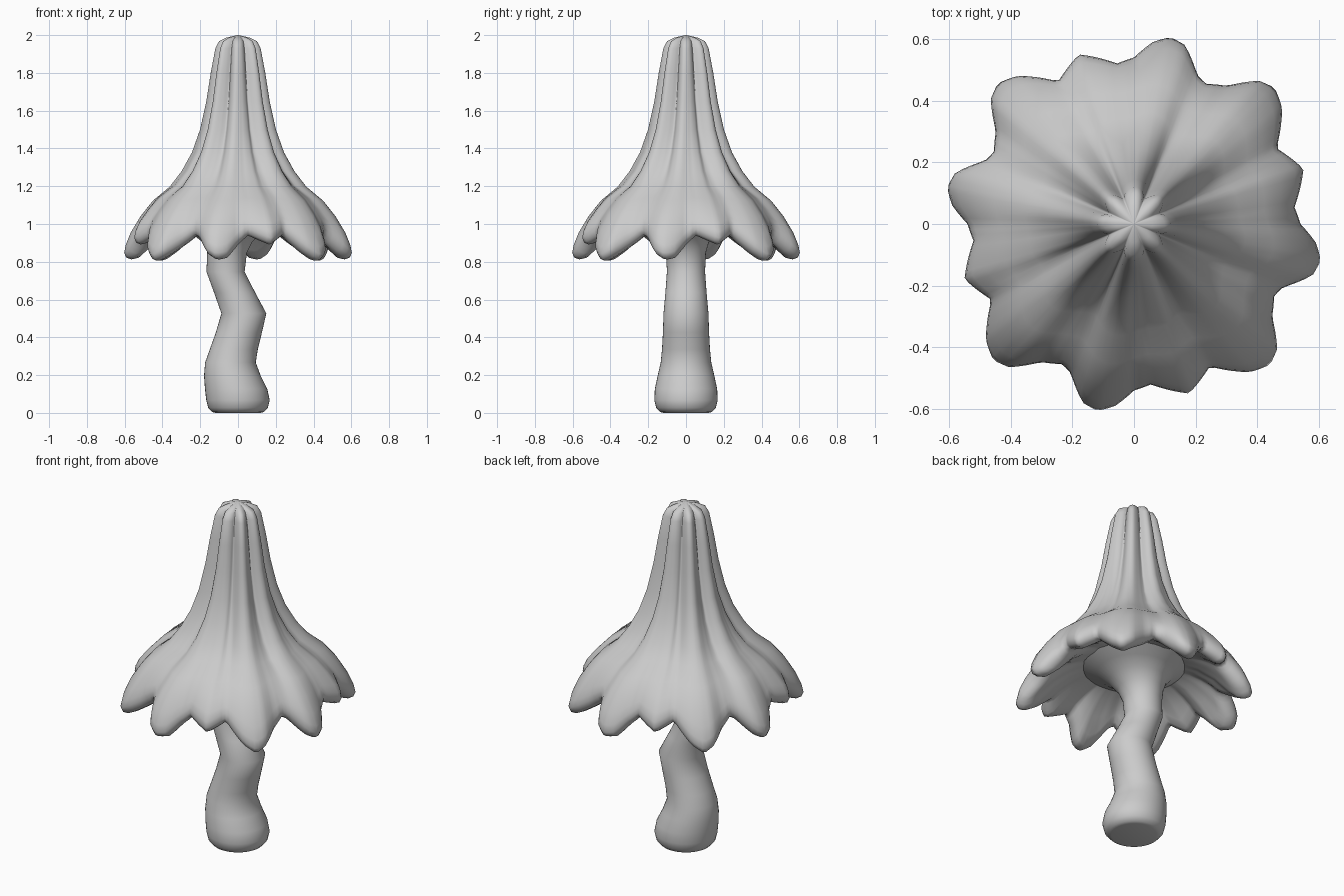
import bpy, bmesh
from math import sin, cos, radians, degrees, tau

if "Cube" in bpy.data.objects:
    bpy.data.objects.remove(bpy.data.objects["Cube"])

# One quarter of the rim: angle, radius, lowest height
RIM = [(-27, .51, .94), (-23, .525, .92), (-16, .603, .84), (-11, .617, .81), (-6, .594, .82),
       (0, .54, .89), (6, .523, .94), (18, .578, .89), (28, .523, .94),
       (38, .61, .84), (44, .635, .80), (49, .616, .83), (56, .54, .89), (63, .51, .94)]


def rim(a):
    d = (degrees(a) + 27) % 90 - 27
    for (a0, r0, z0), (a1, r1, z1) in zip(RIM, RIM[1:]):
        if d <= a1:
            t = (d - a0) / (a1 - a0)
            return r0 + t * (r1 - r0), z0 + t * (z1 - z0)
    return RIM[-1][1:]


def loft(name, rows, segs, angle):
    """Skin rings of points; rows are functions of the angle."""
    bm = bmesh.new()
    rings = [[bm.verts.new(f(tau * i / segs)) for i in range(segs)] for f in rows]
    for lo, hi in zip(rings, rings[1:]):
        for i in range(segs):
            j = (i + 1) % segs
            bm.faces.new((lo[i], lo[j], hi[j], hi[i]))
    bm.faces.new(rings[0][::-1])
    bm.faces.new(rings[-1])
    bmesh.ops.recalc_face_normals(bm, faces=bm.faces)
    mesh = bpy.data.meshes.new(name)
    bm.to_mesh(mesh)
    bm.free()
    ob = bpy.data.objects.new(name, mesh)
    bpy.context.collection.objects.link(ob)
    bpy.ops.object.select_all(action='DESELECT')
    ob.select_set(True)
    bpy.context.view_layer.objects.active = ob
    bpy.ops.object.shade_smooth_by_angle(angle=radians(angle))
    return ob


def cap_row(z, r, rib, flute, drop):
    """rib: eight round ribs of the crown; flute, drop: follow the rim."""
    def f(a):
        rr, rz = rim(a)
        q = r * (1 + flute * (rr / .565 - 1) + rib * (abs(cos(4 * a)) - .64))
        return q * cos(a), q * sin(a), z + drop * (rz - .87)
    return f


def stem_row(z, x, r):
    return lambda a: (x + r * cos(a), r * sin(a), z)


# Fluted cap: outside from tip to rim, rolled lip, then hollow underside
cap = [(2.0, .004, 0, 0, 0), (1.987, .055, .3, .3, 0), (1.968, .091, .3, .3, 0),
       (1.93, .109, .3, .3, 0), (1.8, .132, .28, .35, 0), (1.65, .155, .24, .4, 0),
       (1.5, .188, .19, .45, 0), (1.38, .23, .14, .5, 0), (1.28, .285, .1, .5, 0),
       (1.2, .348, .07, .5, .05), (1.13, .437, .04, .55, .15), (1.06, .495, .02, .7, .35),
       (.99, .54, 0, .85, .65), (.94, .56, 0, .95, .9), (.905, .565, 0, 1, 1),
       (.88, .555, 0, 1, 1), (.87, .53, 0, 1, 1), (.878, .495, 0, 1, 1),
       (.912, .455, 0, .95, .9), (.965, .395, 0, .8, .5), (1.01, .32, 0, .6, .2),
       (1.04, .23, 0, .3, 0), (1.06, .1, 0, 0, 0)]
loft("mushroom_cap", [cap_row(*c) for c in cap], 184, 80)

# Crooked stem flaring into the cap
stem = [(.003, 0, .12), (.008, 0, .138), (.03, 0, .158), (.07, 0, .168), (.13, -.01, .165),
        (.2, -.03, .15), (.27, -.04, .134), (.34, -.022, .127), (.43, .005, .122),
        (.53, .031, .119), (.64, -.018, .109), (.75, -.066, .101), (.85, -.058, .105),
        (.91, -.045, .122), (.96, -.025, .155), (1.0, -.01, .205), (1.03, 0, .27), (1.05, 0, .3)]
loft("mushroom_stem", [stem_row(z - .003, x, r) for z, x, r in stem], 40, 60)
